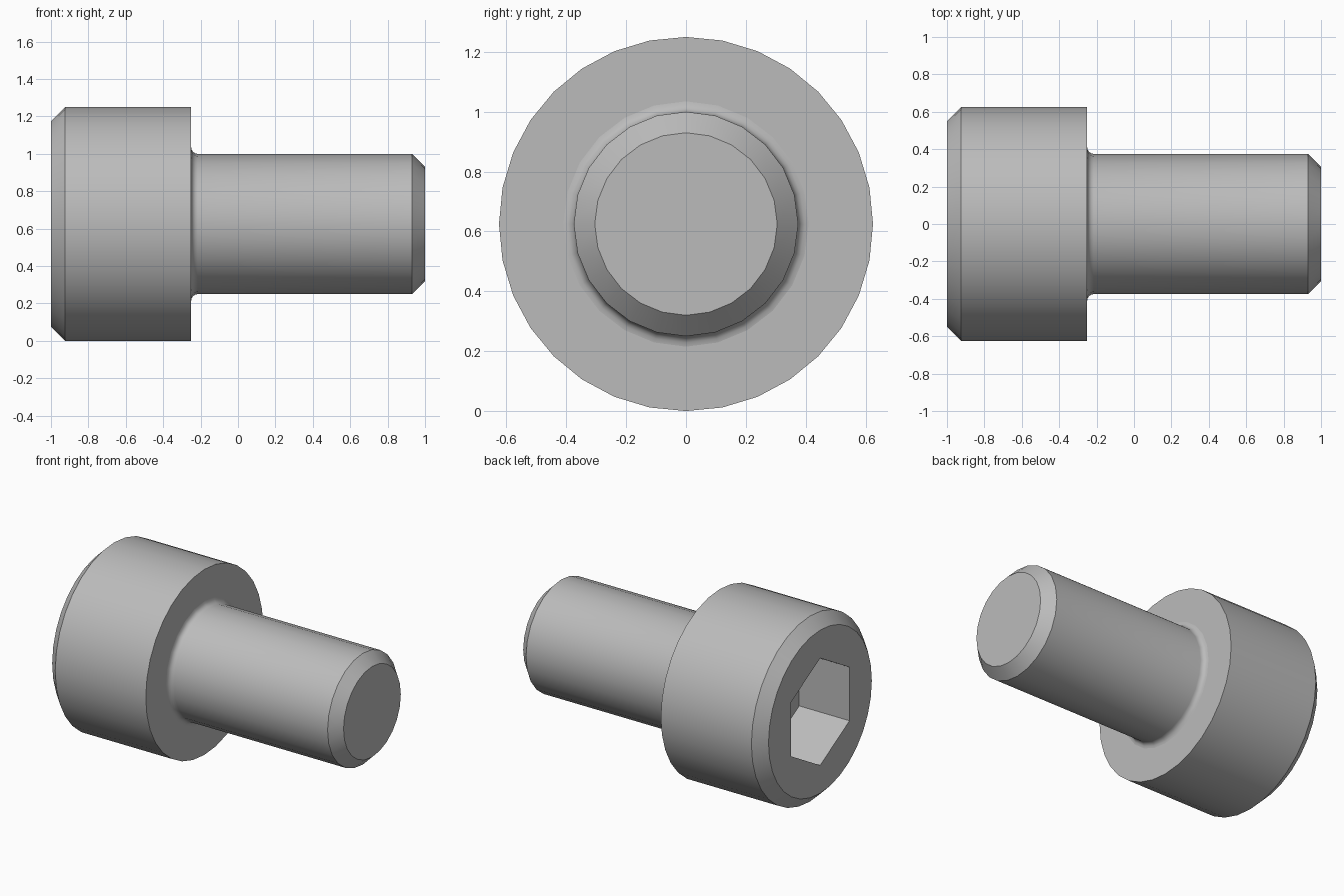
import bpy, bmesh, math

if "Cube" in bpy.data.objects:
    bpy.data.objects.remove(bpy.data.objects["Cube"])

AXIS_Z = 0.625
HEAD_SIDES, SHANK_SIDES = 32, 24

steel = bpy.data.materials.new("grey steel")
steel.use_nodes = True
colour = (0.5, 0.5, 0.5, 1)
steel.diffuse_color = colour
steel.node_tree.nodes["Principled BSDF"].inputs["Base Color"].default_value = colour


def ring(bm, x, radius, sides):
    """Closed loop of vertices around the screw axis, with one at the top."""
    verts = []
    for i in range(sides):
        a = math.tau * i / sides
        verts.append(bm.verts.new((x, radius * math.sin(a), AXIS_Z + radius * math.cos(a))))
    for i in range(sides):
        bm.edges.new((verts[i], verts[(i + 1) % sides]))
    return verts


def skin(bm, profile, sides):
    """Join rings along a profile of (x, radius); returns the rings."""
    rings = [ring(bm, x, r, sides) for x, r in profile]
    for a, b in zip(rings, rings[1:]):
        for i in range(sides):
            j = (i + 1) % sides
            bm.faces.new((a[i], a[j], b[j], b[i]))
    return rings


def flat_annulus(bm, outer, inner):
    """Fill the plane between two loops."""
    edges = [bm.edges.get((loop[i - 1], loop[i])) for loop in (outer, inner) for i in range(len(loop))]
    bmesh.ops.triangle_fill(bm, use_beauty=True, use_dissolve=False, edges=edges)


def finish(bm, name):
    bmesh.ops.recalc_face_normals(bm, faces=bm.faces)
    mesh = bpy.data.meshes.new(name)
    bm.to_mesh(mesh)
    bm.free()
    mesh.materials.append(steel)
    obj = bpy.data.objects.new(name, mesh)
    bpy.context.collection.objects.link(obj)
    bpy.ops.object.select_all(action='DESELECT')
    obj.select_set(True)
    bpy.context.view_layer.objects.active = obj
    bpy.ops.object.shade_smooth_by_angle(angle=math.radians(25))
    return obj


# Fillet between shank and head
FILLET = 0.035
fillet = []
for i in range(5):
    a = math.pi / 2 * i / 4
    fillet.append((-0.25 + FILLET * (1 - math.cos(a)), 0.375 + FILLET * (1 - math.sin(a))))

# Head with chamfered rim, hexagonal socket and underside
bm = bmesh.new()
head = skin(bm, [(-1, 0.55), (-0.925, 0.625), (-0.25, 0.625)], HEAD_SIDES)
socket = skin(bm, [(-1, 0.361), (-0.625, 0.361)], 6)
flat_annulus(bm, head[0], socket[0])
bm.faces.new(socket[1])
flat_annulus(bm, head[-1], ring(bm, *fillet[0], SHANK_SIDES))
finish(bm, "head")

# Shank with fillet and chamfered tip
bm = bmesh.new()
shank = skin(bm, fillet + [(0.93, 0.375), (1, 0.305)], SHANK_SIDES)
bm.faces.new(shank[-1])
finish(bm, "shank")
